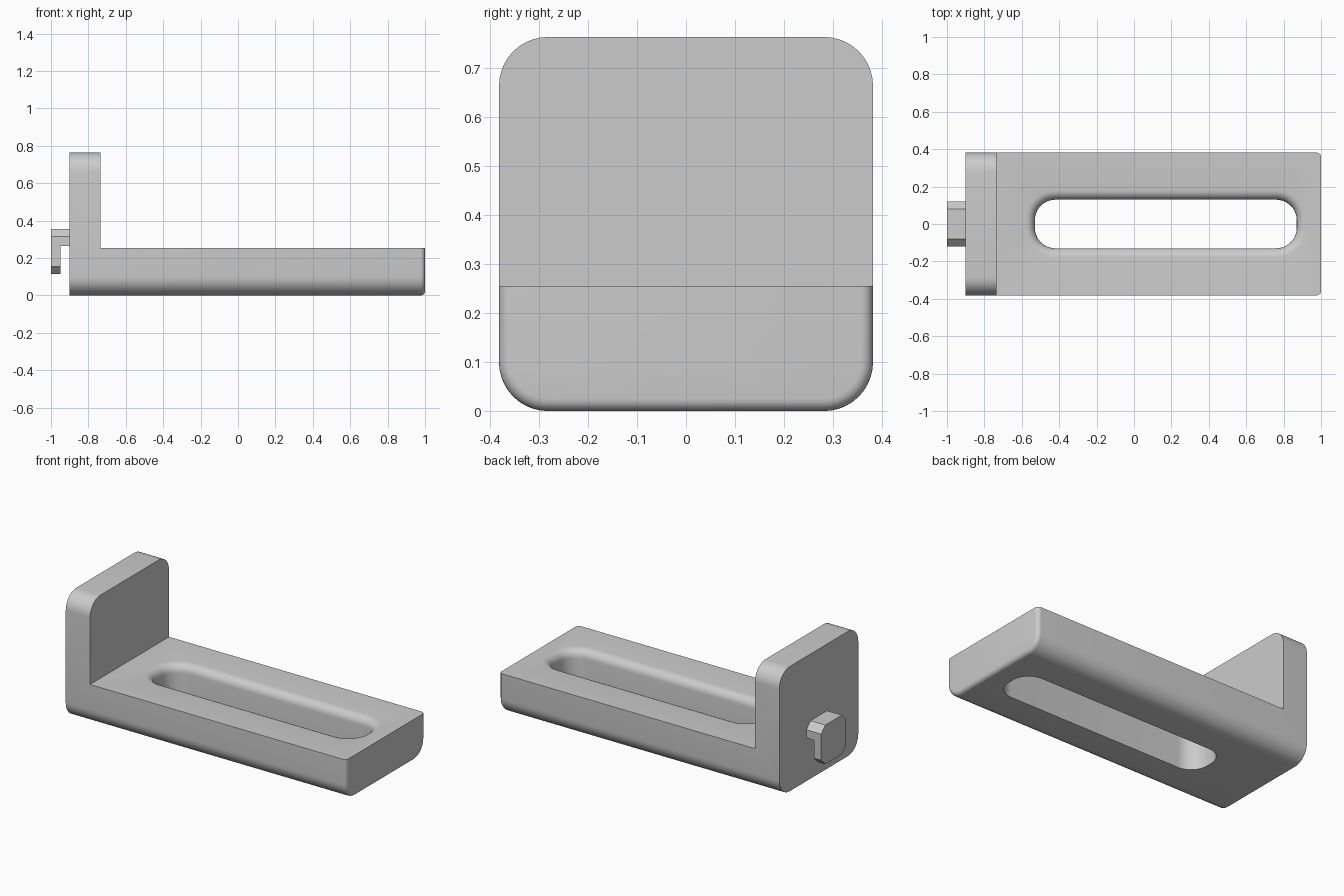
import bpy, bmesh
from math import sin, cos, pi

if "Cube" in bpy.data.objects:
    bpy.data.objects.remove(bpy.data.objects["Cube"])

grey = bpy.data.materials.new("light_grey")
grey.use_nodes = True
colour = (0.6, 0.6, 0.6, 1)
grey.diffuse_color = colour
grey.node_tree.nodes["Principled BSDF"].inputs["Base Color"].default_value = colour


def rounded(half_u, half_v, radius, steps=10):
    """Outline of a rounded rectangle; one step gives chamfered corners."""
    pts = []
    for i, (su, sv) in enumerate([(1, 1), (-1, 1), (-1, -1), (1, -1)]):
        for k in range(steps + 1):
            a = (i + k / steps) * pi / 2
            pts.append((su * (half_u - radius) + radius * cos(a),
                        sv * (half_v - radius) + radius * sin(a)))
    return pts


def loft(name, rings):
    """Skin a list of closed rings and cap both ends."""
    bm = bmesh.new()
    loops = [[bm.verts.new(p) for p in ring] for ring in rings]
    n = len(loops[0])
    for a, b in zip(loops, loops[1:]):
        for i in range(n):
            j = (i + 1) % n
            bm.faces.new((a[i], a[j], b[j], b[i]))
    bm.faces.new(loops[0])
    bm.faces.new(loops[-1])
    bmesh.ops.recalc_face_normals(bm, faces=bm.faces)
    mesh = bpy.data.meshes.new(name)
    bm.to_mesh(mesh)
    bm.free()
    mesh.materials.append(grey)
    obj = bpy.data.objects.new(name, mesh)
    bpy.context.collection.objects.link(obj)
    return obj


def box(name, lo, hi):
    base = [(lo[0], lo[1]), (hi[0], lo[1]), (hi[0], hi[1]), (lo[0], hi[1])]
    return loft(name, [[(x, y, z) for x, y in base] for z in (lo[2], hi[2])])


def activate(obj):
    bpy.ops.object.select_all(action='DESELECT')
    obj.select_set(True)
    bpy.context.view_layer.objects.active = obj


def cut(obj, cutter):
    cutter.hide_render = True
    mod = obj.modifiers.new("cut", 'BOOLEAN')
    mod.operation = 'DIFFERENCE'
    mod.solver = 'EXACT'
    mod.object = cutter
    activate(obj)
    bpy.ops.object.modifier_apply(modifier=mod.name)
    bpy.data.objects.remove(cutter)


# L-shaped bracket: rounded square bar with a softened far end
STEPS = 6
HALF, END = 0.382, 0.025
sections = [(-0.9, 0)]
for k in range(STEPS + 1):
    a = k / STEPS * pi / 2
    sections.append((1 - END + END * sin(a), END * (1 - cos(a))))
bracket = loft("bracket", [
    [(x, u, v + HALF) for u, v in rounded(HALF - d, HALF - d, 0.1 - d)]
    for x, d in sections])
cut(bracket, box("upper_cutter", (-0.735, -1, 0.255), (1.2, 1, 1)))

# Long slot with a rounded-over top rim
RIM, TOP = 0.05, 0.255
levels = [(-0.1, 0)]
for k in range(STEPS + 1):
    a = k / STEPS * pi / 2
    levels.append((TOP - RIM + RIM * sin(a), RIM * (1 - cos(a))))
levels.append((TOP + 0.1, RIM))
cut(bracket, loft("slot_cutter", [
    [(u + 0.17, v, z) for u, v in rounded(0.7 + d, 0.13 + d, 0.11 + d)]
    for z, d in levels]))

# Chamfered hook on the back of the upright plate
hook = loft("hook", [
    [(x, u, v + 0.235) for u, v in rounded(0.12, 0.12, 0.04, 1)]
    for x in (-1, -0.88)])
cut(hook, box("hook_cutter", (-0.95, -0.5, 0), (-0.8, 0.5, 0.265)))

# Smooth the curves and keep the corners crisp
for part in (bracket, hook):
    activate(part)
    bpy.ops.object.shade_smooth_by_angle(angle=pi / 6)
